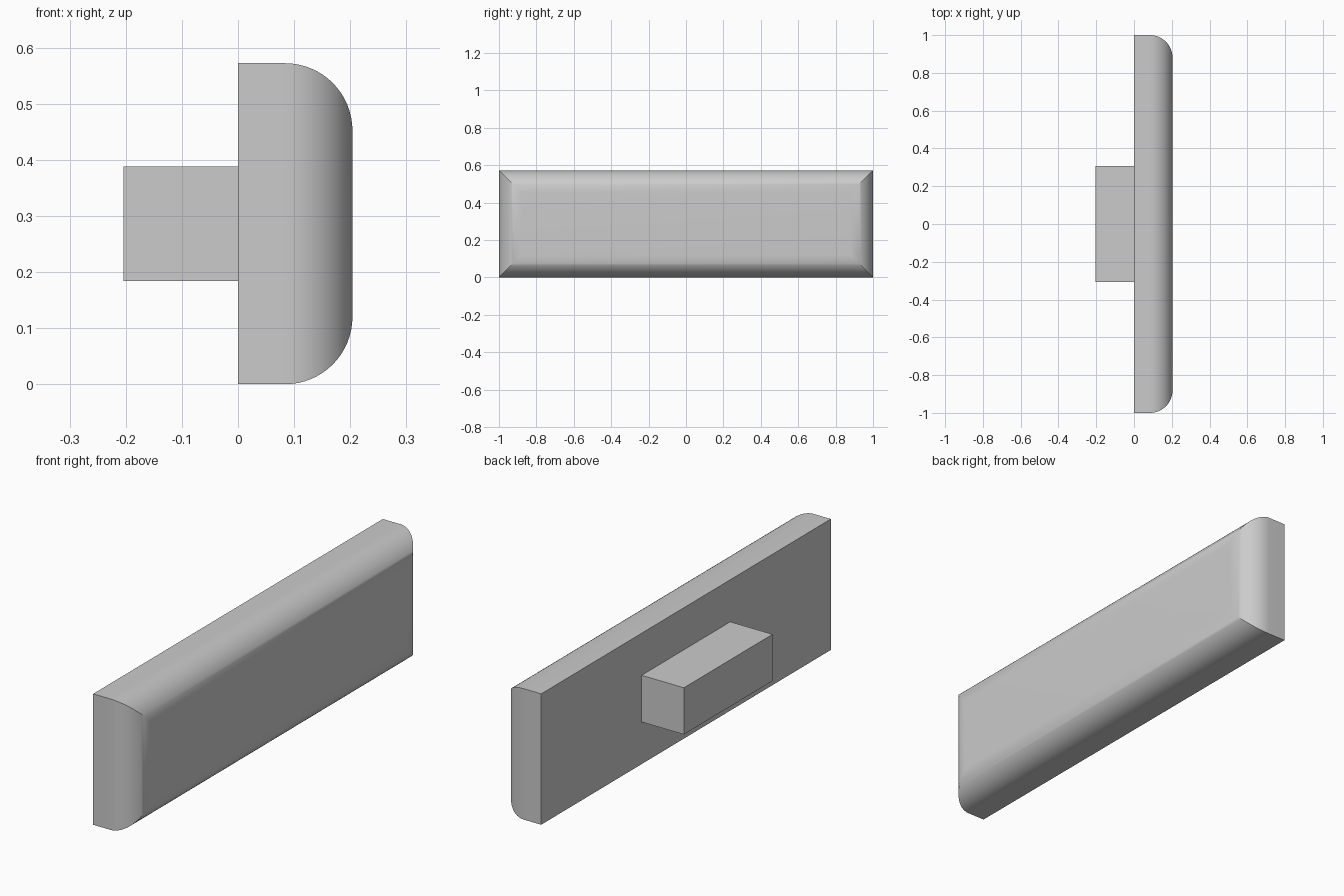
import bpy, bmesh, math

cube = bpy.data.objects.get("Cube")
if cube:
    bpy.data.objects.remove(cube, do_unlink=True)

WIDTH, HEIGHT, DEPTH, RADIUS = 2.0, 0.572, 0.204, 0.12
ARC_STEPS = 16

grey = bpy.data.materials.new("light_grey")
grey.use_nodes = True
colour = (0.6, 0.6, 0.6, 1)
grey.diffuse_color = colour
grey.node_tree.nodes["Principled BSDF"].inputs["Base Color"].default_value = colour


def loft(name, sections):
    """Join rectangles given as (x, half width, half height) into a closed solid."""
    bm = bmesh.new()
    rings = []
    for x, hy, hz in sections:
        corners = ((-hy, -hz), (hy, -hz), (hy, hz), (-hy, hz))
        rings.append([bm.verts.new((x, y, z + HEIGHT / 2)) for y, z in corners])
    for a, b in zip(rings, rings[1:]):
        for i in range(4):
            j = (i + 1) % 4
            bm.faces.new((a[i], a[j], b[j], b[i]))
    bm.faces.new(rings[0][::-1])
    bm.faces.new(rings[-1])
    bmesh.ops.recalc_face_normals(bm, faces=bm.faces)
    mesh = bpy.data.meshes.new(name)
    bm.to_mesh(mesh)
    bm.free()
    mesh.materials.append(grey)
    obj = bpy.data.objects.new(name, mesh)
    bpy.context.collection.objects.link(obj)
    return obj


# Front panel with rounded edges that meet in mitred corners
sections = [(0, WIDTH / 2, HEIGHT / 2)]
for i in range(ARC_STEPS + 1):
    angle = math.pi / 2 * i / ARC_STEPS
    inset = RADIUS * (1 - math.cos(angle))
    x = DEPTH - RADIUS + RADIUS * math.sin(angle)
    sections.append((x, WIDTH / 2 - inset, HEIGHT / 2 - inset))
panel = loft("handle_panel", sections)

# Mounting block behind the panel
loft("mounting_block", [(-DEPTH, 0.306, 0.102), (0, 0.306, 0.102)])

bpy.ops.object.select_all(action="DESELECT")
panel.select_set(True)
bpy.context.view_layer.objects.active = panel
bpy.ops.object.shade_smooth_by_angle(angle=math.radians(30))
